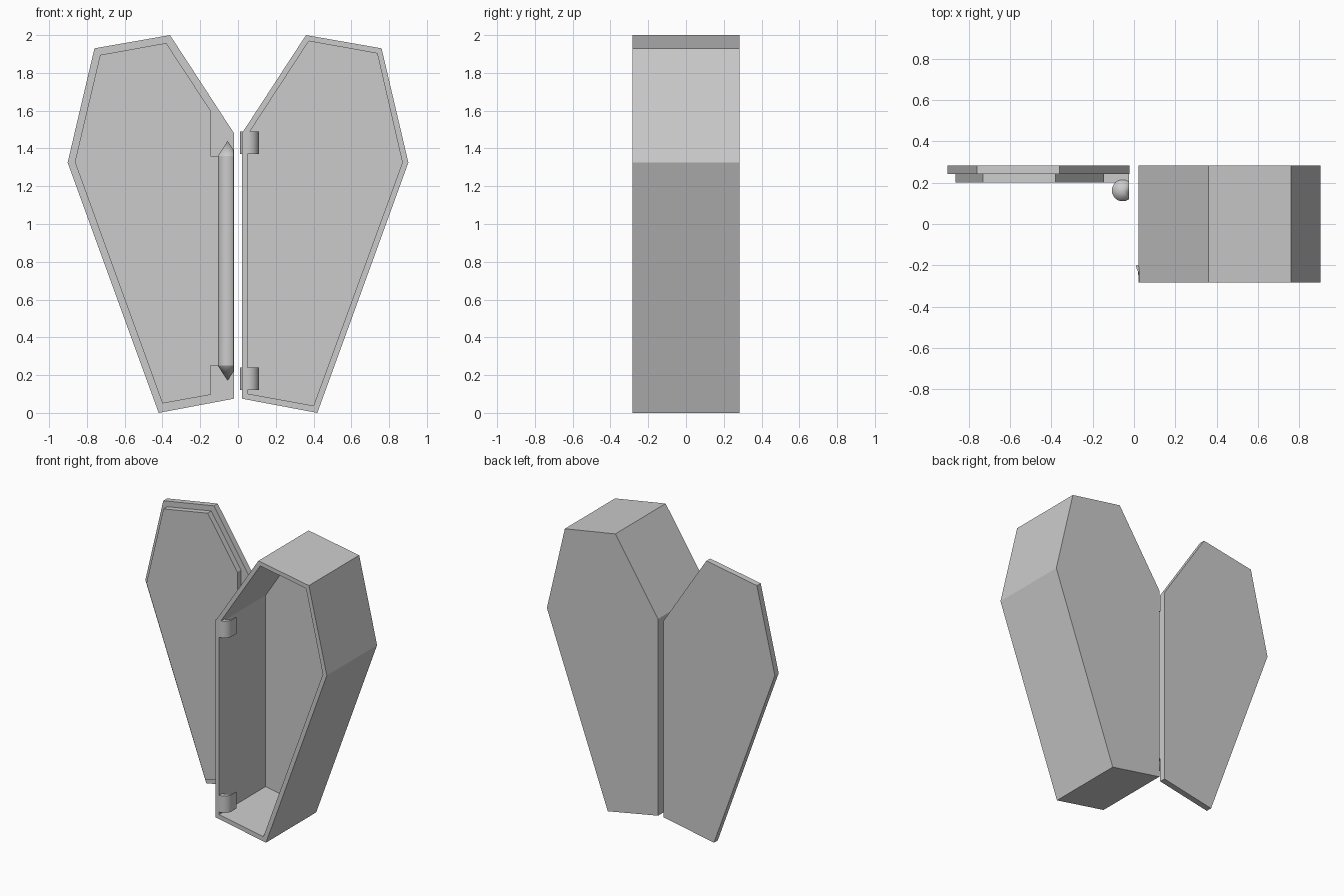
import bpy, bmesh, math

if "Cube" in bpy.data.objects:
    bpy.data.objects.remove(bpy.data.objects["Cube"])

BACK, FRONT, SEAM = 0.284, -0.284, 0.241
OUTER = [(0.022, 0.075), (0.42, 0.0), (0.902, 1.325), (0.76, 1.93), (0.36, 2.0), (0.022, 1.482)]
INNER = [(0.05, 0.102), (0.40, 0.038), (0.87, 1.325), (0.737, 1.903), (0.375, 1.968), (0.05, 1.47)]


def finish(name, bm, smooth=False):
    bmesh.ops.recalc_face_normals(bm, faces=bm.faces)
    me = bpy.data.meshes.new(name)
    bm.to_mesh(me)
    bm.free()
    ob = bpy.data.objects.new(name, me)
    bpy.context.collection.objects.link(ob)
    if smooth:
        bpy.ops.object.select_all(action='DESELECT')
        bpy.context.view_layer.objects.active = ob
        ob.select_set(True)
        bpy.ops.object.shade_smooth_by_angle(angle=math.radians(30))
    return ob


def bridge(bm, a, b):
    n = len(a)
    for i in range(n):
        j = (i + 1) % n
        bm.faces.new((a[i], a[j], b[j], b[i]))


def prism(name, near, far, smooth=False):
    """Solid between two matching loops of 3D points."""
    bm = bmesh.new()
    a = [bm.verts.new(p) for p in near]
    b = [bm.verts.new(p) for p in far]
    bm.faces.new(a)
    bm.faces.new(b)
    bridge(bm, a, b)
    return finish(name, bm, smooth)


def slab(name, outline, y0, y1):
    return prism(name, [(x, y0, z) for x, z in outline], [(x, y1, z) for x, z in outline])


# Hollow box, open at the front
bm = bmesh.new()
loops = [[bm.verts.new((x, y, z)) for x, z in pts]
         for pts, y in ((OUTER, BACK), (OUTER, FRONT), (INNER, FRONT), (INNER, SEAM))]
for a, b in zip(loops, loops[1:]):
    bridge(bm, a, b)
bm.faces.new(loops[0])
bm.faces.new(loops[-1])
finish("coffin_box", bm)

# Lid: outer plate plus raised lip that widens to carry the hinge rod
slab("lid_plate", [(-x, z) for x, z in OUTER], SEAM, BACK)
lip = [(-0.145, 0.096), (-0.40, 0.05), (-0.864, 1.328), (-0.73, 1.895), (-0.38, 1.958),
       (-0.145, 1.60), (-0.145, 1.36), (-0.023, 1.36), (-0.023, 0.25), (-0.145, 0.25)]
slab("lid_lip", lip, 0.2, SEAM)

# Hinge rod with pointed ends, trimmed flat along the lid edge
SEG, R, CX, CY = 48, 0.052, -0.055, 0.162
bm = bmesh.new()
low, high = [[bm.verts.new((CX + R * math.cos(2 * math.pi * i / SEG),
                            CY + R * math.sin(2 * math.pi * i / SEG), z))
              for i in range(SEG)] for z in (0.25, 1.36)]
bridge(bm, low, high)
for ring, tip_z in ((low, 0.17), (high, 1.44)):
    tip = bm.verts.new((CX, CY, tip_z))
    for i in range(SEG):
        bm.faces.new((ring[i], ring[(i + 1) % SEG], tip))
cut = bmesh.ops.bisect_plane(bm, geom=bm.verts[:] + bm.edges[:] + bm.faces[:],
                             plane_co=(-0.023, 0, 0), plane_no=(1, 0, 0), clear_outer=True)
edges = [e for e in cut['geom_cut'] if isinstance(e, bmesh.types.BMEdge)]
bmesh.ops.contextual_create(bm, geom=edges)
finish("hinge_rod", bm, True)

# Two hooked clips on the box that hold the rod
N = 16
hook = [(0.022, FRONT)]
for i in range(N + 1):
    t = math.radians(-90 + 90 * i / N)
    hook.append((0.052 + 0.058 * math.cos(t), FRONT + 0.058 + 0.058 * math.sin(t)))
hook.append((0.11, -0.175))
for i in range(N + 1):
    t = math.radians(20 - 200 * i / N)
    hook.append((0.058 + 0.048 * math.cos(t), -0.2 + 0.048 * math.sin(t)))
hook.append((0.022, -0.2))
for name, z0, z1 in (("lower_clip", 0.12, 0.24), ("upper_clip", 1.37, 1.49)):
    prism(name, [(x, y, z0) for x, y in hook], [(x, y, z1) for x, y in hook], True)
